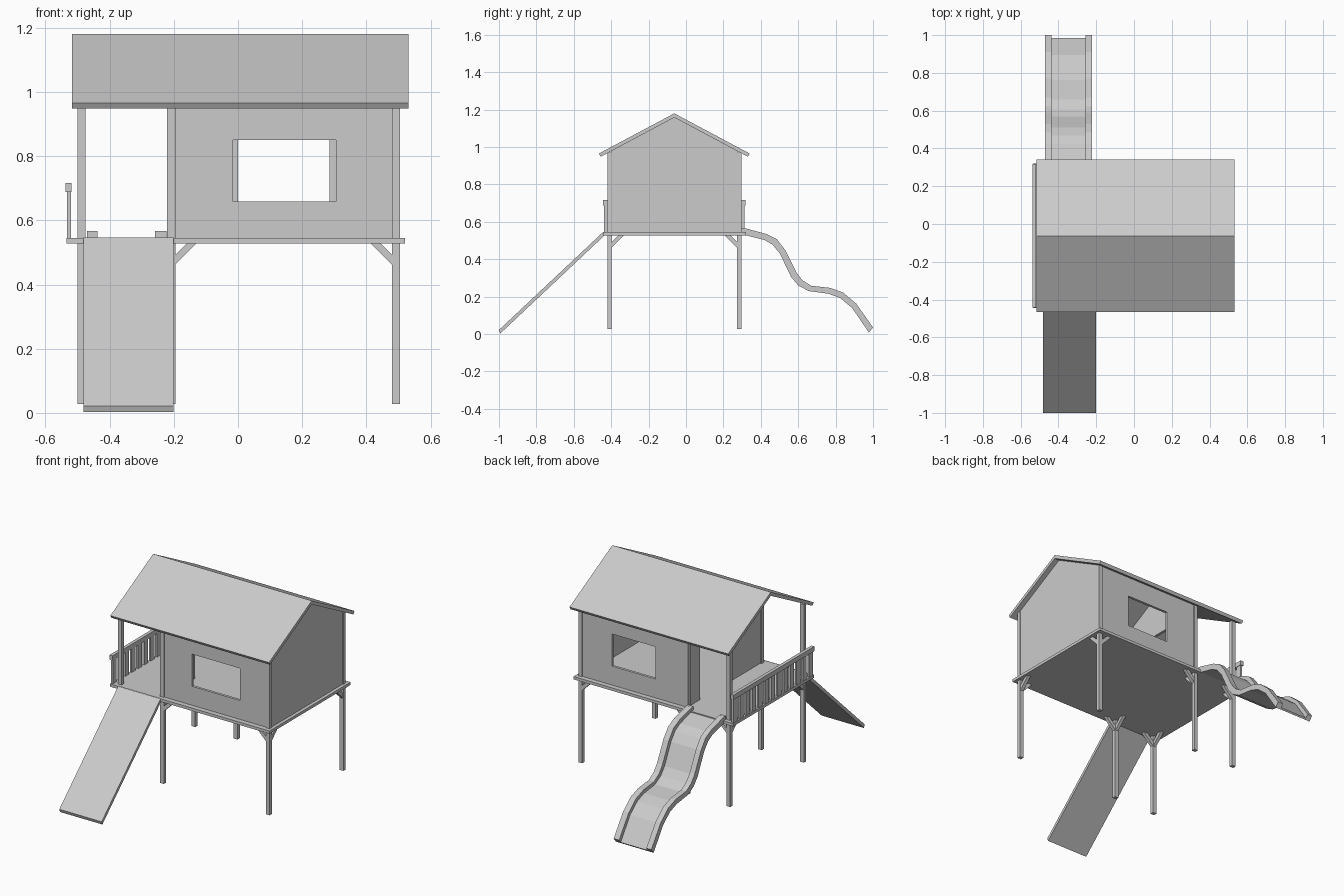
import bpy, bmesh
from mathutils import Vector

if "Cube" in bpy.data.objects:
    bpy.data.objects.remove(bpy.data.objects["Cube"])

FRONT, BACK, MID = -0.41, 0.285, -0.0625   # post rows and ridge line
DECK = 0.545


def prism(name, pts, axis, a, b):
    """Extrude a 2D outline along an axis from a to b (x: pts are y,z; y: pts are x,z)."""
    bm = bmesh.new()
    place = (lambda p: (a, p[0], p[1])) if axis == 'x' else (lambda p: (p[0], a, p[1]))
    face = bm.faces.new([bm.verts.new(place(p)) for p in pts])
    ext = bmesh.ops.extrude_face_region(bm, geom=[face])
    move = Vector((b - a, 0, 0)) if axis == 'x' else Vector((0, b - a, 0))
    bmesh.ops.translate(bm, vec=move,
                        verts=[v for v in ext['geom'] if isinstance(v, bmesh.types.BMVert)])
    bmesh.ops.recalc_face_normals(bm, faces=bm.faces)
    mesh = bpy.data.meshes.new(name)
    bm.to_mesh(mesh)
    bm.free()
    ob = bpy.data.objects.new(name, mesh)
    bpy.context.collection.objects.link(ob)
    return ob


def box(name, x0, x1, y0, y1, z0, z1):
    return prism(name, [(y0, z0), (y1, z0), (y1, z1), (y0, z1)], 'x', x0, x1)


def window(wall, *bounds):
    cutter = box("window_cutter", *bounds)
    cutter.hide_render = True
    cutter.hide_viewport = True
    mod = wall.modifiers.new("window", 'BOOLEAN')
    mod.object = cutter
    mod.solver = 'EXACT'


# Deck
box("deck", -0.535, 0.52, -0.445, 0.32, 0.528, DECK)

# Posts with diagonal braces under the deck
for y, side in ((FRONT, 1), (BACK, -1)):
    for x, inward in ((-0.487, 1), (-0.208, 1), (0.492, -1)):
        box("post", x - 0.0125, x + 0.0125, y - 0.011, y + 0.011, 0.028, 0.972)
        brace = [(0.01, 0.46), (0.08, 0.53), (0.05, 0.53), (0.01, 0.49)]
        prism("side_brace", [(x + inward * u, z) for u, z in brace], 'y', y - 0.01, y + 0.01)
        prism("depth_brace", [(y + side * u, z) for u, z in brace], 'x', x - 0.01, x + 0.01)

# Long walls with windows
front_wall = box("front_wall", -0.2, 0.485, -0.415, -0.4, DECK, 0.97)
window(front_wall, -0.015, 0.305, -0.5, -0.3, 0.658, 0.85)
back_wall = box("back_wall", -0.2, 0.485, 0.275, 0.29, DECK, 0.97)
window(back_wall, 0.0, 0.285, 0.2, 0.4, 0.658, 0.85)

# Gable walls, the left one with a doorway
gable = [(BACK - 0.008, DECK), (BACK - 0.008, 0.98), (MID, 1.16),
         (FRONT + 0.008, 0.98), (FRONT + 0.008, DECK)]
door = [(-0.125, DECK), (-0.125, 0.92), (0.17, 0.92), (0.17, DECK)]
prism("right_wall", gable, 'x', 0.484, 0.5)
prism("left_wall", gable + door, 'x', -0.212, -0.197)

# Roof: two pitched slabs joined at the ridge
prism("roof", [(MID, 1.18), (0.341, 0.965), (0.331, 0.948), (MID, 1.158),
               (-0.456, 0.948), (-0.466, 0.965)], 'x', -0.517, 0.531)

# Porch railing
box("handrail", -0.538, -0.518, -0.443, 0.318, 0.688, 0.716)
count = 13
for i in range(count):
    y = -0.42 + i * (0.715 / (count - 1))
    box("railing_slat", -0.533, -0.521, y - 0.018, y + 0.018, DECK, 0.69)

# Entry ramp
prism("ramp", [(-1.0, 0.022), (-0.993, 0.003), (-0.435, 0.528), (-0.443, 0.546)],
      'x', -0.481, -0.201)

# Wavy slide: two side rails and a thin bed along their lower edge
upper = [(0.312, 0.567), (0.43, 0.535), (0.485, 0.508), (0.53, 0.45), (0.59, 0.33), (0.622, 0.288),
         (0.67, 0.258), (0.77, 0.247), (0.84, 0.222), (0.91, 0.163), (1.0, 0.035)]
lower = [(0.312, 0.53), (0.42, 0.503), (0.463, 0.478), (0.502, 0.43), (0.562, 0.305), (0.6, 0.26),
         (0.655, 0.23), (0.76, 0.216), (0.822, 0.194), (0.888, 0.14), (0.978, 0.008)]
bed = [(l[0] + 0.3 * (u[0] - l[0]), l[1] + 0.3 * (u[1] - l[1])) for u, l in zip(upper, lower)]
for x0, x1 in ((-0.471, -0.438), (-0.258, -0.222)):
    prism("slide_rail", upper + lower[::-1], 'x', x0, x1)
prism("slide_bed", bed + lower[::-1], 'x', -0.44, -0.256)
# Rail ends resting on the deck
for x0, x1 in ((-0.471, -0.438), (-0.258, -0.222)):
    box("slide_rail_end", x0, x1, 0.297, 0.313, DECK, 0.567)
